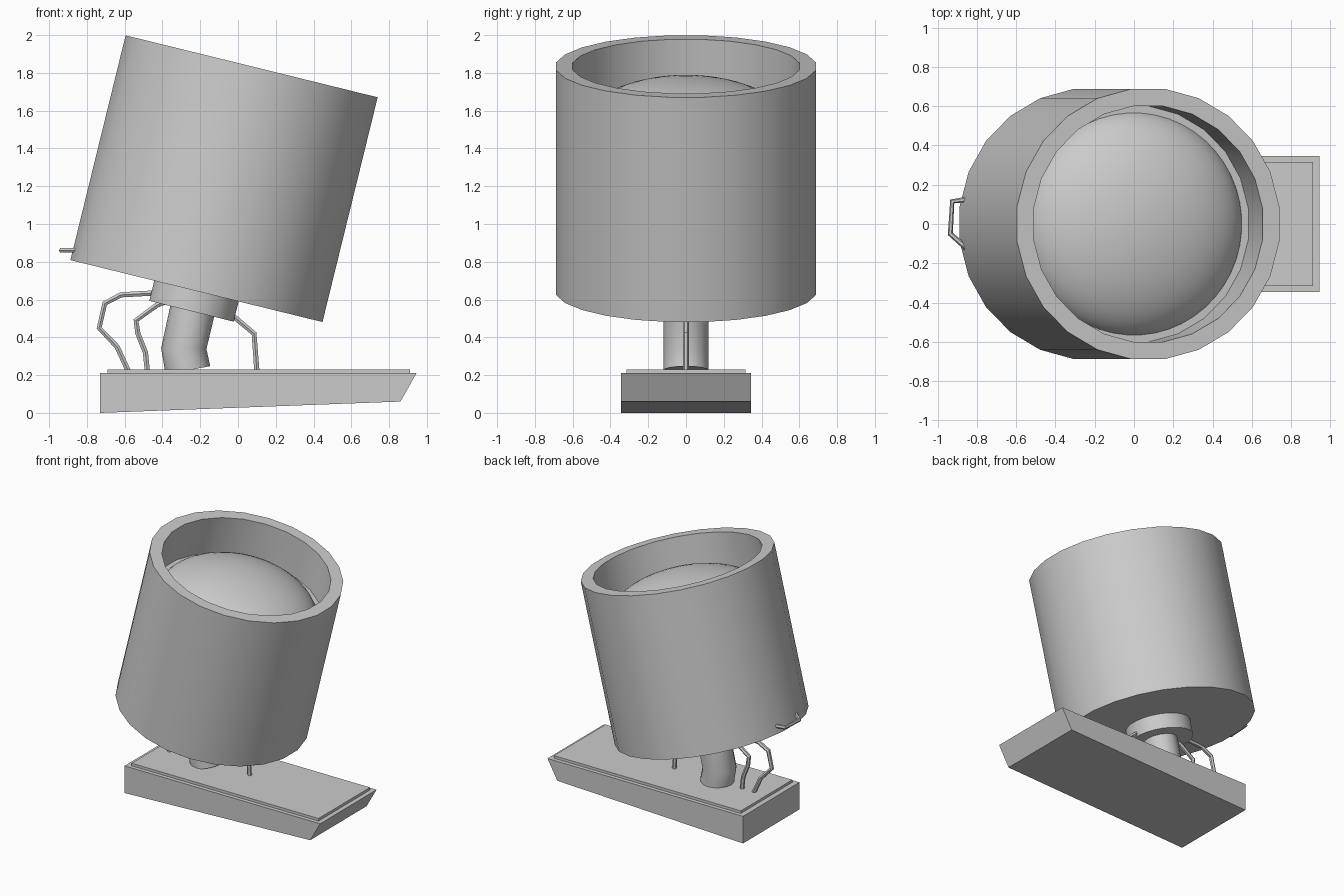
import bpy, bmesh
from math import sin, cos, pi, radians

if "Cube" in bpy.data.objects:
    bpy.data.objects.remove(bpy.data.objects["Cube"])

TILT = radians(13.8)
DRUM_BASE = (-0.22, 0, 0.645)


def finish(name, bm, smooth=True):
    bmesh.ops.remove_doubles(bm, verts=bm.verts, dist=1e-5)
    bmesh.ops.recalc_face_normals(bm, faces=bm.faces)
    me = bpy.data.meshes.new(name)
    bm.to_mesh(me)
    bm.free()
    ob = bpy.data.objects.new(name, me)
    bpy.context.collection.objects.link(ob)
    if smooth:
        shade(ob)
    return ob


def shade(ob):
    bpy.ops.object.select_all(action='DESELECT')
    ob.select_set(True)
    bpy.context.view_layer.objects.active = ob
    bpy.ops.object.shade_smooth_by_angle(angle=radians(30))


def lathe(name, profile, sides):
    """Revolve (radius, height) points around the tilted drum axis."""
    bm = bmesh.new()
    rings = []
    for r, h in profile:
        rings.append([bm.verts.new((r * cos(2 * pi * (i + 0.5) / sides),
                                    r * sin(2 * pi * (i + 0.5) / sides), h))
                      for i in range(sides)] if r > 0 else [bm.verts.new((0, 0, h))])
    for a, b in zip(rings, rings[1:]):
        for i in range(sides):
            j = (i + 1) % sides
            quad = [a[i % len(a)], a[j % len(a)], b[j % len(b)], b[i % len(b)]]
            bm.faces.new(list(dict.fromkeys(quad)))
    ob = finish(name, bm)
    ob.location = DRUM_BASE
    ob.rotation_euler = (0, TILT, 0)
    return ob


def slab(name, profile, half_width):
    """Extrude an (x, z) outline along y."""
    bm = bmesh.new()
    face = bm.faces.new([bm.verts.new((x, -half_width, z)) for x, z in profile])
    ext = bmesh.ops.extrude_face_region(bm, geom=[face])
    new = [v for v in ext['geom'] if isinstance(v, bmesh.types.BMVert)]
    bmesh.ops.translate(bm, verts=new, vec=(0, 2 * half_width, 0))
    return finish(name, bm, smooth=False)


def tube(name, points, radius, res=1, smooth=False):
    cu = bpy.data.curves.new(name, 'CURVE')
    cu.dimensions = '3D'
    cu.bevel_depth = radius
    cu.bevel_resolution = res
    cu.use_fill_caps = True
    sp = cu.splines.new('POLY')
    sp.points.add(len(points) - 1)
    for p, co in zip(sp.points, points):
        p.co = (*co, 1)
    sp.use_smooth = False
    ob = bpy.data.objects.new(name, cu)
    bpy.context.collection.objects.link(ob)
    bpy.ops.object.select_all(action='DESELECT')
    ob.select_set(True)
    bpy.context.view_layer.objects.active = ob
    bpy.ops.object.convert(target='MESH')
    if smooth:
        shade(bpy.context.view_layer.objects.active)


# wedge-shaped foot and its top plate
slab("base", [(-0.73, 0), (0.86, 0.06), (0.945, 0.21), (-0.73, 0.21)], 0.345)
slab("base_plate", [(-0.69, 0.20), (0.91, 0.20), (0.91, 0.23), (-0.69, 0.23)], 0.315)

# lamp drum with recessed ledge
lathe("drum", [(0, 0), (0.693, 0), (0.693, 1.225), (0.605, 1.225),
               (0.605, 0.92), (0, 0.92)], 24)

# domed lens
lathe("lens", [(0.58 * cos(a * pi / 24), 0.86 + 0.285 * sin(a * pi / 24))
               for a in range(12)] + [(0, 1.145)], 48)

# collar under the drum
lathe("collar", [(0, -0.11), (0.232, -0.11), (0.232, 0.02), (0, 0.02)], 24)

# bent neck
tube("neck", [(-0.265, 0, 0.225), (-0.287, 0, 0.34), (-0.235, 0, 0.57)],
     0.12, res=6, smooth=True)

# cables, all in the centre plane
cables = {
    "cable_front": [(-0.06, 0.53), (-0.01, 0.50), (0.085, 0.42), (0.10, 0.22)],
    "cable_inner": [(-0.38, 0.59), (-0.43, 0.57), (-0.54, 0.49), (-0.53, 0.42),
                    (-0.49, 0.32), (-0.48, 0.22)],
    "cable_outer": [(-0.44, 0.635), (-0.62, 0.625), (-0.705, 0.58), (-0.735, 0.45),
                    (-0.64, 0.35), (-0.58, 0.22)],
}
for name, pts in cables.items():
    tube(name, [(x, 0, z) for x, z in pts], 0.016)

# small handle on the drum's side
tube("handle", [(-0.85, 0.125, 0.86), (-0.925, 0.115, 0.86),
                (-0.935, -0.05, 0.86), (-0.85, -0.125, 0.86)], 0.014)
